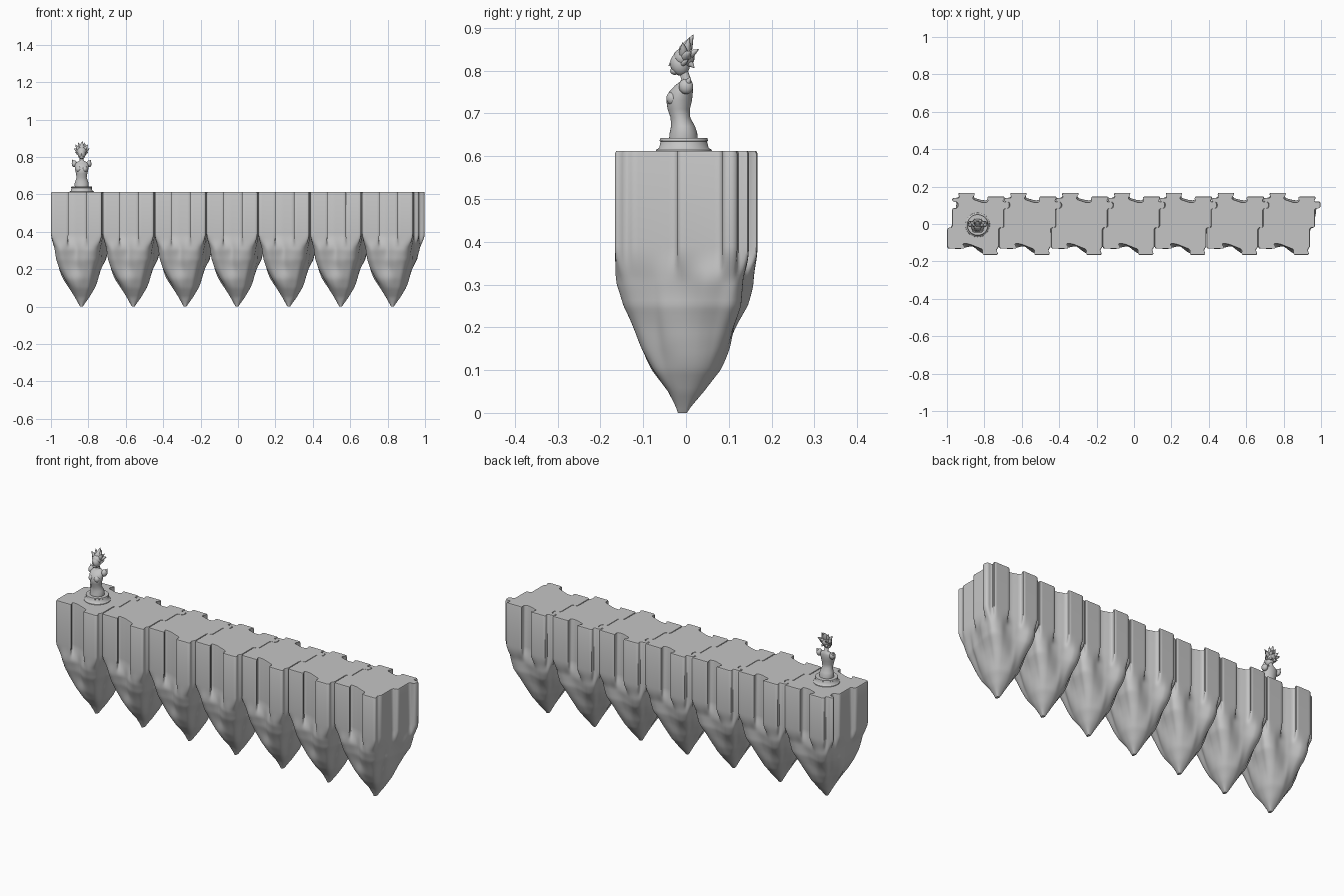
import bpy, bmesh, math
from mathutils import Vector, noise

if "Cube" in bpy.data.objects:
    bpy.data.objects.remove(bpy.data.objects["Cube"])

stone = bpy.data.materials.new("grey stone")
stone.use_nodes = True
GREY = (0.56, 0.56, 0.56, 1)
stone.diffuse_color = GREY
stone.node_tree.nodes["Principled BSDF"].inputs["Base Color"].default_value = GREY


def make_object(name, mesh, angle=50):
    """Link a mesh as an object and shade it smooth with sharp edges."""
    obj = bpy.data.objects.new(name, mesh)
    bpy.context.collection.objects.link(obj)
    if not mesh.materials:
        mesh.materials.append(stone)
    bpy.ops.object.select_all(action='DESELECT')
    obj.select_set(True)
    bpy.context.view_layer.objects.active = obj
    bpy.ops.object.shade_smooth_by_angle(angle=math.radians(angle))
    return obj


def loft(name, rings):
    """Skin a stack of equal rings and cap both ends."""
    bm = bmesh.new()
    rows = [[bm.verts.new(p) for p in ring] for ring in rings]
    count = len(rows[0])
    for low, high in zip(rows, rows[1:]):
        for i in range(count):
            j = (i + 1) % count
            bm.faces.new((low[i], low[j], high[j], high[i]))
    bm.faces.new(rows[0])
    bm.faces.new(rows[-1])
    bmesh.ops.recalc_face_normals(bm, faces=bm.faces)
    mesh = bpy.data.meshes.new(name)
    bm.to_mesh(mesh)
    bm.free()
    return mesh


def ellipse(cx, cy, z, rx, ry, count=32):
    turns = [math.tau * i / count for i in range(count)]
    return [(cx + rx * math.cos(t), cy + ry * math.sin(t), z) for t in turns]


def subdivide(points, step):
    out = []
    for a, b in zip(points, points[1:] + points[:1]):
        a, b = Vector(a), Vector(b)
        parts = max(1, round((b - a).length / step))
        out += [a.lerp(b, k / parts) for k in range(parts)]
    return out


def soften(points, reach):
    """Average every point of a loop with its neighbours."""
    n, span = len(points), range(-reach, reach + 1)
    return [sum((points[(i + k) % n] for k in span), Vector((0, 0))) / len(span)
            for i in range(n)]


def sample(table, z):
    """Interpolate the rows of a table whose first column is height."""
    for a, b in zip(table, table[1:]):
        if z <= b[0]:
            f = (z - a[0]) / (b[0] - a[0])
            return [p + (q - p) * f for p, q in zip(a[1:], b[1:])]
    return table[-1][1:]


def ramp(z, low, high):
    f = max(0, min(1, (z - low) / (high - low)))
    return f * f * (3 - 2 * f)


def dent(t, z, angle, height, width, tall):
    """A soft hollow at one direction and height."""
    return math.exp(-((t - angle) / width) ** 2 - ((z - height) / tall) ** 2)


# Jigsaw outline of one floating tile, anticlockwise from its left side
outline = soften(subdivide([
    (-.162, -.02), (-.162, -.132), (-.065, -.132), (-.083, -.105), (-.045, -.108),
    (.03, -.138), (.025, -.166), (.112, -.166), (.1, -.132), (.114, -.132),
    (.114, -.02), (.141, -.02), (.141, .085), (.172, .085), (.172, .12),
    (.135, .12), (.15, .147), (.05, .147), (.06, .12), (.03, .115),
    (-.03, .135), (-.01, .167), (-.105, .167), (-.095, .14), (-.136, .14),
    (-.136, .12), (-.105, .12), (-.105, .085), (-.136, .085), (-.136, -.02)], .01), 1)

# The same loop without its tabs, scaled to unit extents for the rock
body = soften(outline, 8)
LEFT, RIGHT = -min(p.x for p in body), max(p.x for p in body)
FRONT, BACK = -min(p.y for p in body), max(p.y for p in body)

# Rock extents by height: left, right, front, back
ROCK = [(0, .007, .007, .019, .002), (.015, .016, .017, .024, .012),
        (.05, .035, .042, .042, .042), (.1, .065, .07, .08, .08),
        (.15, .098, .09, .108, .103), (.2, .122, .112, .13, .122),
        (.25, .137, .138, .152, .145), (.3, .145, .145, .163, .155),
        (.39, .152, .148, .163, .163)]
TOP, WALL = .612, .39


def rock_ring(z):
    left, right, front, back = sample(ROCK, z)
    to_wall, to_body = ramp(z, .3, WALL), ramp(z, .1, .3)
    ring = []
    for p, b in zip(outline, body):
        u = Vector((b.x / (RIGHT if b.x > 0 else LEFT), b.y / (BACK if b.y > 0 else FRONT)))
        t = math.atan2(u.y, u.x)
        c, s = math.cos(t), math.sin(t)
        oval = Vector((c, s)) * (abs(c) ** 2.3 + abs(s) ** 2.3) ** (-1 / 2.3)
        u = oval.lerp(u, to_body)
        # Upright ridges and valleys, with a scooped pocket on the front
        fade = ramp(z, .02, .15) * (1 - to_wall)
        r = 1 + fade * .1 * noise.noise(Vector((c * 2, s * 2, z * 6)))
        r -= .08 * dent(t, z, -1.75, .2, .35, .04)
        r -= .12 * dent(t, z, -.75, .22, .25, .09)
        r -= .1 * dent(t, z, 2.3, .2, .25, .09)
        q = Vector((u.x * (right if u.x > 0 else left), u.y * (back if u.y > 0 else front))) * r
        q = q.lerp(p, to_wall)
        ring.append((q.x, q.y, z))
    return ring


rings = [rock_ring(WALL * i / 40) for i in range(41)]
rings.append([(p.x, p.y, TOP - .006) for p in outline])
rings.append([(p.x * .985, p.y * .985, TOP) for p in outline])
tile_mesh = loft("floating_tile", rings)
for n in range(7):
    make_object("floating_tile", tile_mesh).location.x = -.837 + .2772 * n

# Statue pedestal, turned from a profile
SX = -.836
PROFILE = [(.608, .066), (.615, .065), (.619, .058), (.634, .054), (.636, .057), (.642, .055)]
make_object("pedestal", loft("pedestal", [ellipse(SX, -.005, z, r, r, 48) for z, r in PROFILE]))

# Torso and neck: height, front-back centre, half width, half depth
TORSO = [(.638, -.006, .036, .034), (.655, -.006, .038, .032), (.67, -.007, .034, .028),
         (.69, -.013, .027, .023), (.71, -.017, .03, .026), (.73, -.016, .035, .03),
         (.75, -.012, .037, .028), (.765, -.005, .036, .021), (.774, 0, .024, .014),
         (.78, 0, .011, .011), (.805, -.008, .01, .011)]
make_object("torso", loft("torso", [ellipse(SX, y, z, w, d) for z, y, w, d in TORSO]), 60)


def ball(name, centre, size, tilt=0):
    bm = bmesh.new()
    bmesh.ops.create_uvsphere(bm, u_segments=20, v_segments=12, radius=1)
    mesh = bpy.data.meshes.new(name)
    bm.to_mesh(mesh)
    bm.free()
    obj = make_object(name, mesh, 60)
    obj.location, obj.scale = centre, size
    obj.rotation_euler.x = tilt


def spike(name, base, tip, radius):
    """A tapering point from base to tip."""
    a, b = Vector(base), Vector(tip)
    turn = (b - a).to_track_quat('Z', 'Y')
    stages = ((0, .8), (.3, 1), (.7, .5), (1, .04))
    rows = []
    for f, r in stages:
        circle = ellipse(0, 0, 0, radius * r, radius * r, 10)
        rows.append([a.lerp(b, f) + turn @ Vector(p) for p in circle])
    make_object(name, loft(name, rows), 60)


# Head with nose, chin and swept hair
ball("head", (SX, -.014, .815), (.021, .023, .027), .2)
ball("chin", (SX, -.026, .799), (.011, .011, .009))
spike("nose", (SX, -.03, .821), (SX, -.041, .811), .005)
ball("hair_cap", (SX, -.005, .83), (.026, .025, .023))
spike("hair_crest", (SX, -.008, .835), (SX + .003, .017, .884), .016)
for side in (-1, 1):
    name = "left" if side > 0 else "right"
    ball(name + "_shoulder", (SX + side * .039, 0, .763), (.014, .017, .018))
    spike(name + "_shoulder_tip", (SX + side * .04, .002, .767), (SX + side * .05, .01, .785), .009)
    ball(name + "_breast", (SX + side * .016, -.031, .735), (.015, .015, .016))
    spike(name + "_ear", (SX + side * .018, -.008, .815), (SX + side * .036, .006, .827), .006)
    # Hair tips: sideways reach, depth, height
    for reach, depth, height in ((.018, .008, .878), (.033, -.008, .866),
                                 (.043, .012, .846), (.02, .03, .85), (.014, .02, .806)):
        spike(name + "_hair_tip", (SX + side * reach * .3, -.004, .83),
              (SX + side * reach, depth, height), .012)
